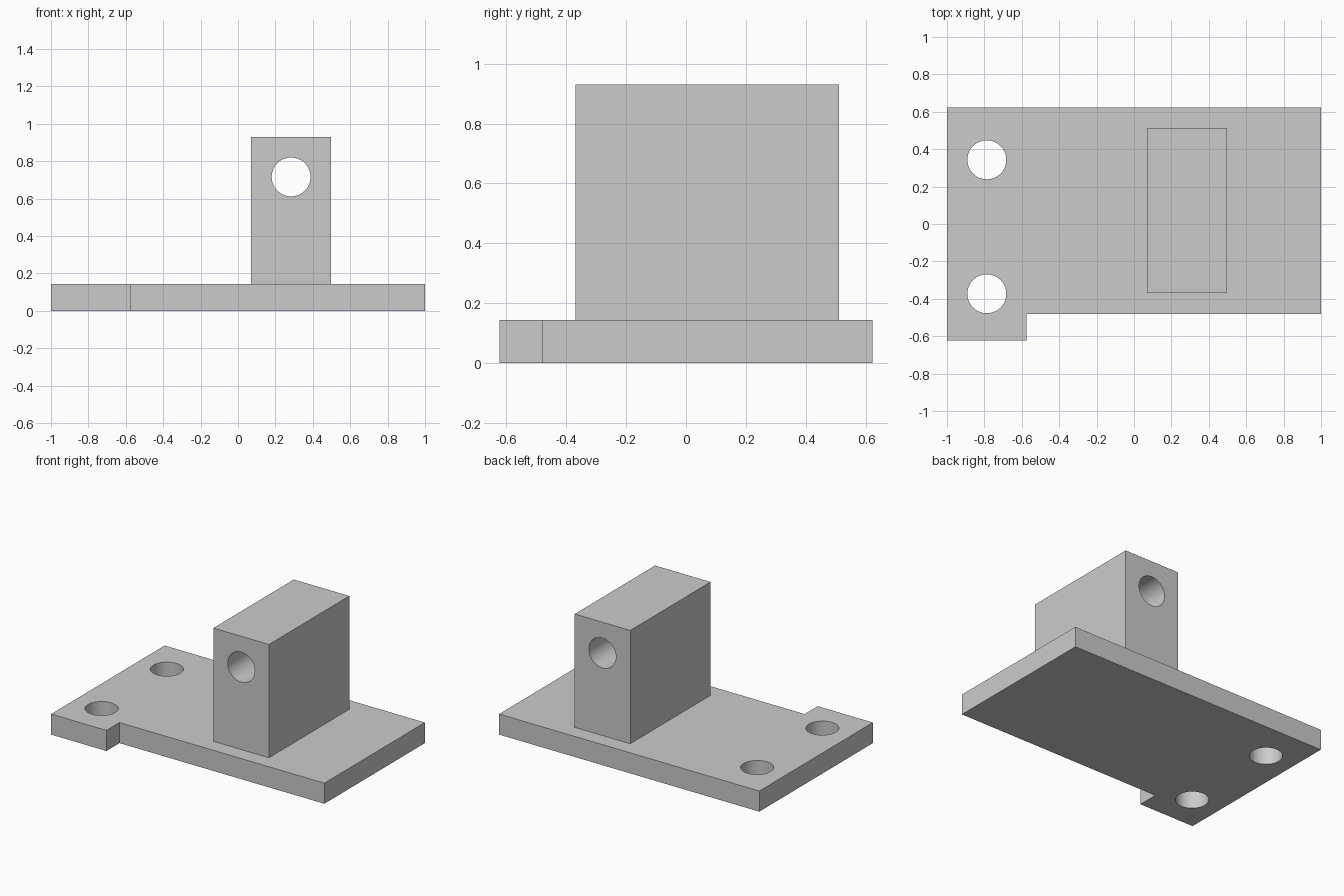
import bpy
import bmesh
from math import radians
from mathutils import Vector

cube = bpy.data.objects.get("Cube")
if cube:
    bpy.data.objects.remove(cube, do_unlink=True)

grey = bpy.data.materials.new("light grey")
grey.use_nodes = True
colour = (0.6, 0.6, 0.6, 1)
grey.diffuse_color = colour
grey.node_tree.nodes["Principled BSDF"].inputs["Base Color"].default_value = colour

HOLE_RADIUS = 0.104
PLATE_TOP = 0.143


def prism(name, outline, z0, z1):
    """Extrude an xy outline from z0 up to z1."""
    bm = bmesh.new()
    face = bm.faces.new([bm.verts.new((x, y, z0)) for x, y in outline])
    top = bmesh.ops.extrude_face_region(bm, geom=[face])["geom"]
    verts = [v for v in top if isinstance(v, bmesh.types.BMVert)]
    bmesh.ops.translate(bm, vec=Vector((0, 0, z1 - z0)), verts=verts)
    bmesh.ops.recalc_face_normals(bm, faces=bm.faces)
    mesh = bpy.data.meshes.new(name)
    bm.to_mesh(mesh)
    bm.free()
    mesh.materials.append(grey)
    obj = bpy.data.objects.new(name, mesh)
    bpy.context.collection.objects.link(obj)
    return obj


def drill(obj, location, rotation=(0, 0, 0)):
    """Cut a round through hole, then discard the cutter."""
    bpy.ops.mesh.primitive_cylinder_add(vertices=64, radius=HOLE_RADIUS, depth=2,
                                        location=location, rotation=rotation)
    cutter = bpy.context.object
    cutter.name = "hole_cutter"
    cutter.hide_render = True
    cutter.data.materials.append(grey)
    mod = obj.modifiers.new("hole", 'BOOLEAN')
    mod.operation = 'DIFFERENCE'
    mod.solver = 'EXACT'
    mod.object = cutter
    bpy.ops.object.select_all(action='DESELECT')
    obj.select_set(True)
    bpy.context.view_layer.objects.active = obj
    bpy.ops.object.modifier_apply(modifier=mod.name)
    bpy.data.objects.remove(cutter, do_unlink=True)
    bpy.ops.object.shade_smooth_by_angle(angle=radians(30))


# Base plate with a stepped front edge and two mounting holes
base_plate = prism("base_plate",
                   [(-1, -0.623), (-0.575, -0.623), (-0.575, -0.48),
                    (1, -0.48), (1, 0.623), (-1, 0.623)], 0, PLATE_TOP)
for y in (-0.373, 0.343):
    drill(base_plate, (-0.787, y, 0))

# Upright block with a bore running front to back
upright_block = prism("upright_block",
                      [(0.07, -0.37), (0.497, -0.37), (0.497, 0.512), (0.07, 0.512)],
                      PLATE_TOP, 0.93)
drill(upright_block, (0.284, 0.07, 0.716), (radians(90), 0, 0))
